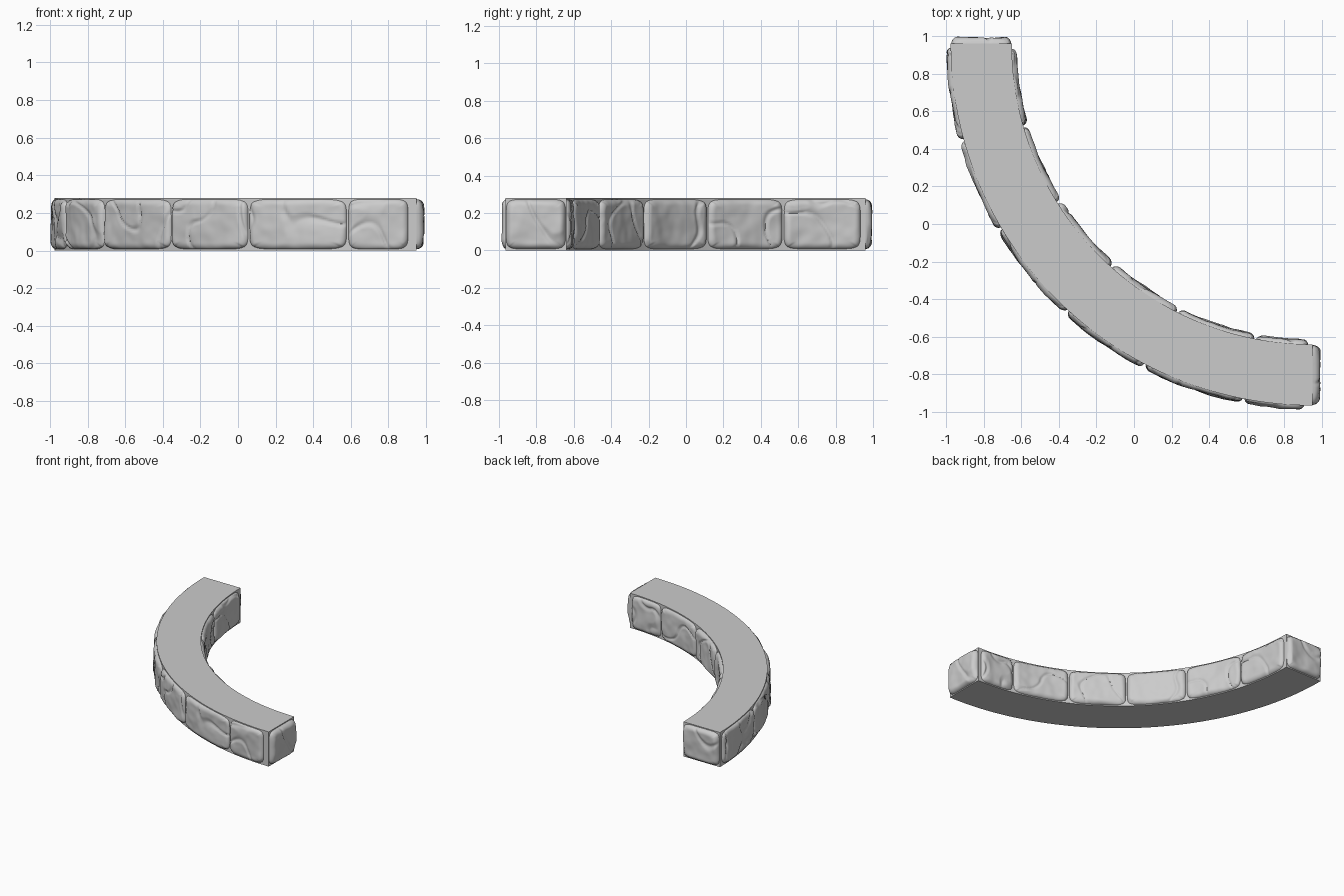
import bpy, bmesh, math
from mathutils import Vector, noise

cube = bpy.data.objects.get("Cube")
if cube:
    bpy.data.objects.remove(cube, do_unlink=True)

CX, CY = 0.95, 0.96            # centre of the arc
OUTER, INNER = 1.925, 1.6      # wall radii
HEIGHT = 0.28

stone_grey = bpy.data.materials.new("stone_grey")
stone_grey.use_nodes = True
GREY = (0.6, 0.6, 0.6, 1)
stone_grey.diffuse_color = GREY
stone_grey.node_tree.nodes["Principled BSDF"].inputs["Base Color"].default_value = GREY


def finish(name, bm, angle):
    mesh = bpy.data.meshes.new(name)
    bm.to_mesh(mesh)
    bm.free()
    mesh.materials.append(stone_grey)
    obj = bpy.data.objects.new(name, mesh)
    bpy.context.collection.objects.link(obj)
    bpy.ops.object.select_all(action='DESELECT')
    obj.select_set(True)
    bpy.context.view_layer.objects.active = obj
    bpy.ops.object.shade_smooth_by_angle(angle=math.radians(angle))


def polar(radius, degrees):
    t = math.radians(180 + degrees)
    return CX + radius * math.cos(t), CY + radius * math.sin(t)


# Curved core with flat top, bottom and ends
def build_core():
    bm = bmesh.new()
    steps = 48
    angles = [90 * i / steps for i in range(steps + 1)]
    outline = [polar(OUTER, a) for a in angles] + [polar(INNER, a) for a in reversed(angles)]
    face = bm.faces.new([bm.verts.new((x, y, 0)) for x, y in outline])
    top = bmesh.ops.extrude_face_region(bm, geom=[face])["geom"]
    bmesh.ops.translate(bm, vec=(0, 0, HEIGHT),
                        verts=[g for g in top if isinstance(g, bmesh.types.BMVert)])
    bmesh.ops.recalc_face_normals(bm, faces=bm.faces)
    finish("wall_core", bm, 30)


# Weathered surface: broad bumps with a few sharp creases
def roughness(p):
    broad = noise.noise(p * 7) * 0.009
    fine = noise.noise(p * 18) * 0.003
    crease = max(0, 1 - abs(noise.noise(p * 4 + Vector((9, 3, 5)))) * 14)
    return broad + fine - crease * 0.010


# One pillowed stone; place(s, h) gives x, y at distance s along the wall, h out of it
def build_stone(name, place, length, bulge, seed):
    bm = bmesh.new()
    bmesh.ops.create_grid(bm, x_segments=56, y_segments=36, size=1)
    half_w, half_h = length / 2, HEIGHT / 2 - 0.006
    offset = Vector((seed * 3.7, seed * 1.9, seed * 5.3))
    for v in bm.verts:
        u, w = (math.sin(c * math.pi / 2) * 0.6 + c * 0.4 for c in v.co.xy)
        edge = min((1 - abs(u)) * half_w, (1 - abs(w)) * half_h)
        # Pull the grid's corners in to make a rounded rectangle
        reach = max(abs(u), abs(w))
        norm = (abs(u) ** 7 + abs(w) ** 7) ** (1 / 7)
        k = reach / norm if norm else 1
        s, z = u * k * half_w, w * k * half_h
        fall = min(edge / 0.035, 1)
        fall = math.sqrt(max(0, 1 - (1 - fall) ** 2))
        h = -0.006 + fall * (bulge + 0.006 + roughness(Vector((s, z, 0)) + offset))
        x, y = place(s, h)
        v.co = (x, y, HEIGHT / 2 + z)
    finish(name, bm, 60)


def arc_place(radius, middle, side):
    def place(s, h):
        return polar(radius + side * h, middle + side * math.degrees(s / radius))
    return place


build_core()

# Stones along the outer and inner faces, divided at these angles
rows = [("outer", OUTER, 1, (0.5, 15.5, 30.7, 47.5, 62.4, 79, 88.8), 0.022),
        ("inner", INNER, -1, (0.8, 16, 32, 48, 63.3, 79, 89.3), 0.025)]
for row, radius, side, cuts, bulge in rows:
    for i, (a, b) in enumerate(zip(cuts, cuts[1:])):
        length = math.radians(b - a) * radius - 0.008
        build_stone(f"{row}_stone_{i + 1}", arc_place(radius, (a + b) / 2, side),
                    length, bulge, i + 1 + (side < 0) * 10)

# Stones capping both ends
mid = (OUTER + INNER) / 2
cap = OUTER - INNER - 0.005
build_stone("back_end_stone", lambda s, h: (CX - mid - s, CY + h), cap, 0.032, 21)
build_stone("left_end_stone", lambda s, h: (CX + h, CY - mid + s), cap, 0.035, 22)
